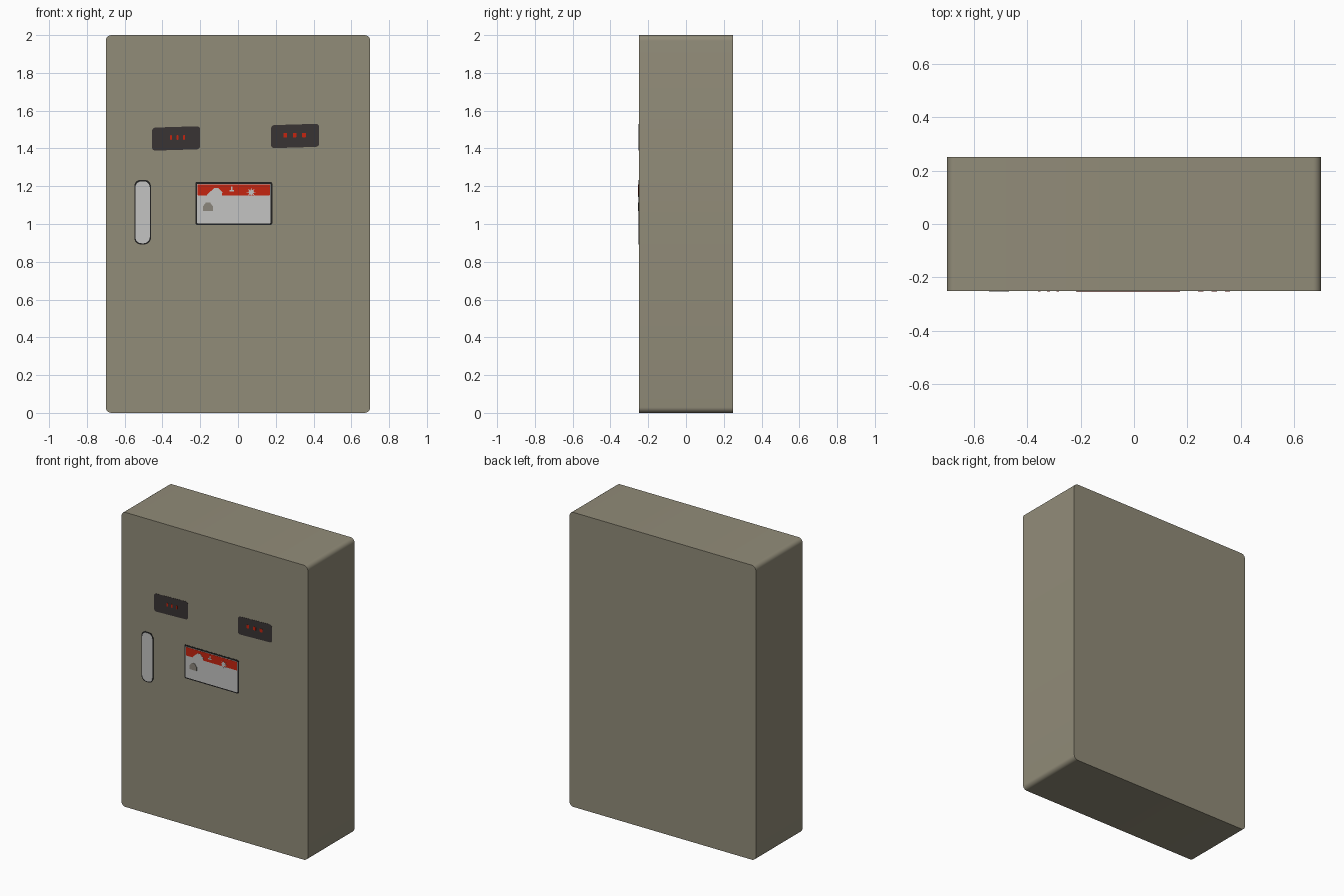
import bpy, bmesh, math

if "Cube" in bpy.data.objects:
    bpy.data.objects.remove(bpy.data.objects["Cube"])

FRONT = -0.25


def mat(name, rgb):
    m = bpy.data.materials.new(name)
    m.diffuse_color = (*rgb, 1)
    m.use_nodes = True
    m.node_tree.nodes["Principled BSDF"].inputs["Base Color"].default_value = m.diffuse_color
    return m


OLIVE = mat("olive_grey_paint", (0.285, 0.262, 0.190))
DARK = mat("dark_display", (0.040, 0.033, 0.033))
BLACK = mat("black_outline", (0.015, 0.015, 0.015))
WHITE = mat("light_grey", (0.55, 0.55, 0.54))
RED = mat("warning_red", (0.56, 0.018, 0.005))
TAUPE = mat("taupe_mark", (0.26, 0.24, 0.20))


def extrude(name, pts, y0, y1, material):
    """Prism from an x/z outline, between two y depths."""
    bm = bmesh.new()
    face = bm.faces.new([bm.verts.new((x, y0, z)) for x, z in pts])
    ext = bmesh.ops.extrude_face_region(bm, geom=[face])["geom"]
    bmesh.ops.translate(bm, vec=(0, y1 - y0, 0),
                        verts=[v for v in ext if isinstance(v, bmesh.types.BMVert)])
    bmesh.ops.recalc_face_normals(bm, faces=bm.faces)
    me = bpy.data.meshes.new(name)
    bm.to_mesh(me)
    bm.free()
    me.materials.append(material)
    ob = bpy.data.objects.new(name, me)
    bpy.context.collection.objects.link(ob)
    return ob


def rounded(x0, x1, z0, z1, r, n=6, tilt=0.0):
    """Rounded rectangle outline, sheared upwards to the right by tilt."""
    pts = []
    corners = ((x1 - r, z1 - r), (x0 + r, z1 - r), (x0 + r, z0 + r), (x1 - r, z0 + r))
    for k, (cx, cz) in enumerate(corners):
        for i in range(n + 1):
            a = math.pi / 2 * (k + i / n)
            x, z = cx + r * math.cos(a), cz + r * math.sin(a)
            pts.append((x, z + tilt * (x - (x0 + x1) / 2)))
    return pts


def plate(name, pts, layer, material):
    """Thin painted plate on the front; higher layers lie on top."""
    return extrude(name, pts, FRONT + 0.002, FRONT - 0.0012 * layer, material)


# Cabinet body with rounded outline
body = extrude("cabinet_body", rounded(-0.7, 0.7, 0, 2, 0.03), FRONT, 0.25, OLIVE)
bpy.context.view_layer.objects.active = body
body.select_set(True)
bpy.ops.object.shade_smooth_by_angle(angle=math.radians(30))

# Two dark displays with small red indicator marks
for side, x0, z0, marks in (("left", -0.455, 1.392, (0.10, 0.135, 0.17)),
                            ("right", 0.175, 1.405, (0.075, 0.125, 0.175))):
    plate(side + "_display", rounded(x0, x0 + 0.255, z0, z0 + 0.122, 0.018, tilt=0.03), 1, DARK)
    s = 0.005 if side == "left" else 0.010
    for i, dx in enumerate(marks):
        cx, cz = x0 + dx, z0 + 0.066
        plate(f"{side}_indicator_{i}", rounded(cx - s, cx + s, cz - 0.012, cz + 0.012, 0.002, 1),
              2, RED)

# Door handle: light grip over a dark outline
plate("handle_outline", rounded(-0.549, -0.461, 0.892, 1.234, 0.034), 1, BLACK)
plate("handle_grip", rounded(-0.543, -0.467, 0.898, 1.226, 0.032), 2, WHITE)

# Warning sign: border, white panel and red band
plate("sign_border", rounded(-0.226, 0.182, 0.995, 1.223, 0.01, 3), 1, BLACK)
plate("sign_panel", rounded(-0.217, 0.172, 1.003, 1.213, 0.006, 3), 2, WHITE)
plate("sign_red_band", rounded(-0.215, 0.170, 1.152, 1.210, 0.003, 2), 3, RED)

# Pale pictograms over the red band, plus the taupe mark
plate("sign_triangle", [(-0.165, 1.151), (-0.085, 1.151), (-0.083, 1.168),
                        (-0.105, 1.190), (-0.125, 1.190), (-0.160, 1.160)], 4, WHITE)
plate("sign_bolt", [(-0.046, 1.172), (-0.020, 1.172), (-0.020, 1.180), (-0.030, 1.180),
                    (-0.030, 1.198), (-0.036, 1.198), (-0.036, 1.180), (-0.046, 1.180)], 4, WHITE)
star = []
for i in range(16):
    a, r = math.pi * i / 8, 0.024 if i % 2 == 0 else 0.011
    star.append((0.070 + r * math.cos(a), 1.168 + r * math.sin(a)))
plate("sign_star", star, 4, WHITE)
plate("sign_taupe_mark", [(-0.186, 1.068), (-0.132, 1.068), (-0.132, 1.092),
                          (-0.148, 1.114), (-0.170, 1.114), (-0.186, 1.092)], 4, TAUPE)
